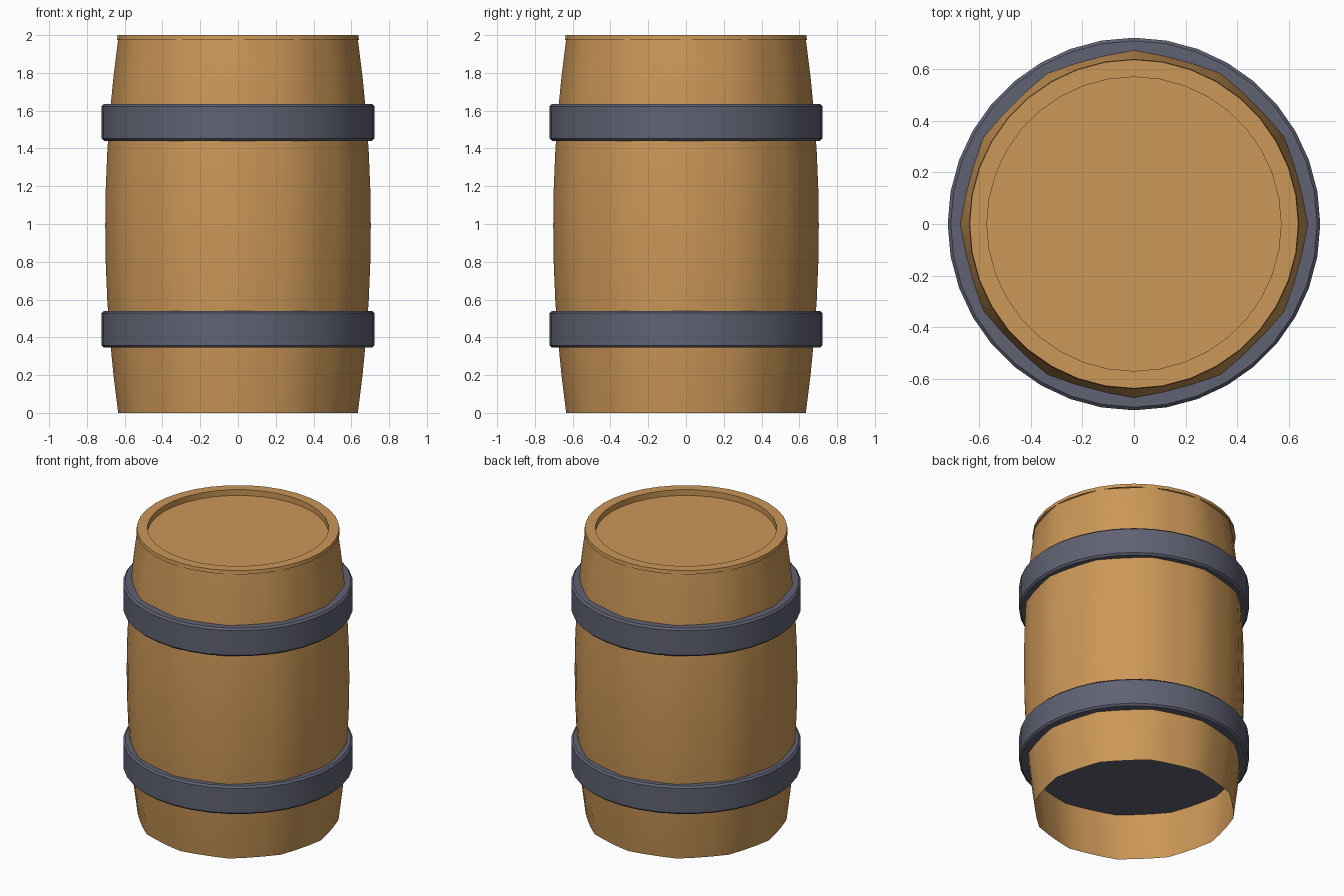
import bpy, bmesh, math
from math import sin, cos, pi

if "Cube" in bpy.data.objects:
    bpy.data.objects.remove(bpy.data.objects["Cube"], do_unlink=True)

SIDES = 36


def flat_material(name, rgb):
    m = bpy.data.materials.new(name)
    m.use_nodes = True
    m.diffuse_color = (*rgb, 1)
    m.node_tree.nodes["Principled BSDF"].inputs["Base Color"].default_value = (*rgb, 1)
    return m


wood = flat_material("warm wood", (0.60, 0.31, 0.095))
iron = flat_material("blue grey iron", (0.115, 0.122, 0.17))


def lathe(name, profile, material, wave=0.0, cap_start=False, cap_end=False):
    """Spin a (radius, z) profile; wave adds shallow stave ripples."""
    bm = bmesh.new()
    rings = []
    for r, z in profile:
        ring = []
        for i in range(SIDES):
            a = 2 * pi * i / SIDES
            k = r + wave * cos(12 * a)
            ring.append(bm.verts.new((k * sin(a), k * cos(a), z)))
        rings.append(ring)
    for low, high in zip(rings, rings[1:]):
        for i in range(SIDES):
            j = (i + 1) % SIDES
            bm.faces.new((low[j], low[i], high[i], high[j]))
    if cap_start:
        bm.faces.new(rings[0])
    if cap_end:
        bm.faces.new(rings[-1][::-1])
    mesh = bpy.data.meshes.new(name)
    bm.to_mesh(mesh)
    bm.free()
    mesh.materials.append(material)
    obj = bpy.data.objects.new(name, mesh)
    bpy.context.collection.objects.link(obj)
    bpy.ops.object.select_all(action="DESELECT")
    obj.select_set(True)
    bpy.context.view_layer.objects.active = obj
    bpy.ops.object.shade_smooth_by_angle(angle=math.radians(35))
    return obj


# Bulging stave wall, open underneath
heights = [1.98 * i / 10 for i in range(11)]
lathe("stave_wall", [(0.695 - 0.07 * abs(z - 0.99) ** 2, z) for z in heights], wood, wave=0.008)

# Lid with a raised rim around a sunken panel
lathe("lid", [(0.64, 1.975), (0.637, 2.0), (0.57, 2.0), (0.57, 1.96)], wood, cap_end=True)

# Two solid hoops with softened edges
for name, z in (("lower_hoop", 0.345), ("upper_hoop", 1.44)):
    lathe(name, [(0.71, z), (0.722, z + 0.012), (0.722, z + 0.183), (0.71, z + 0.195)],
          iron, cap_start=True, cap_end=True)
